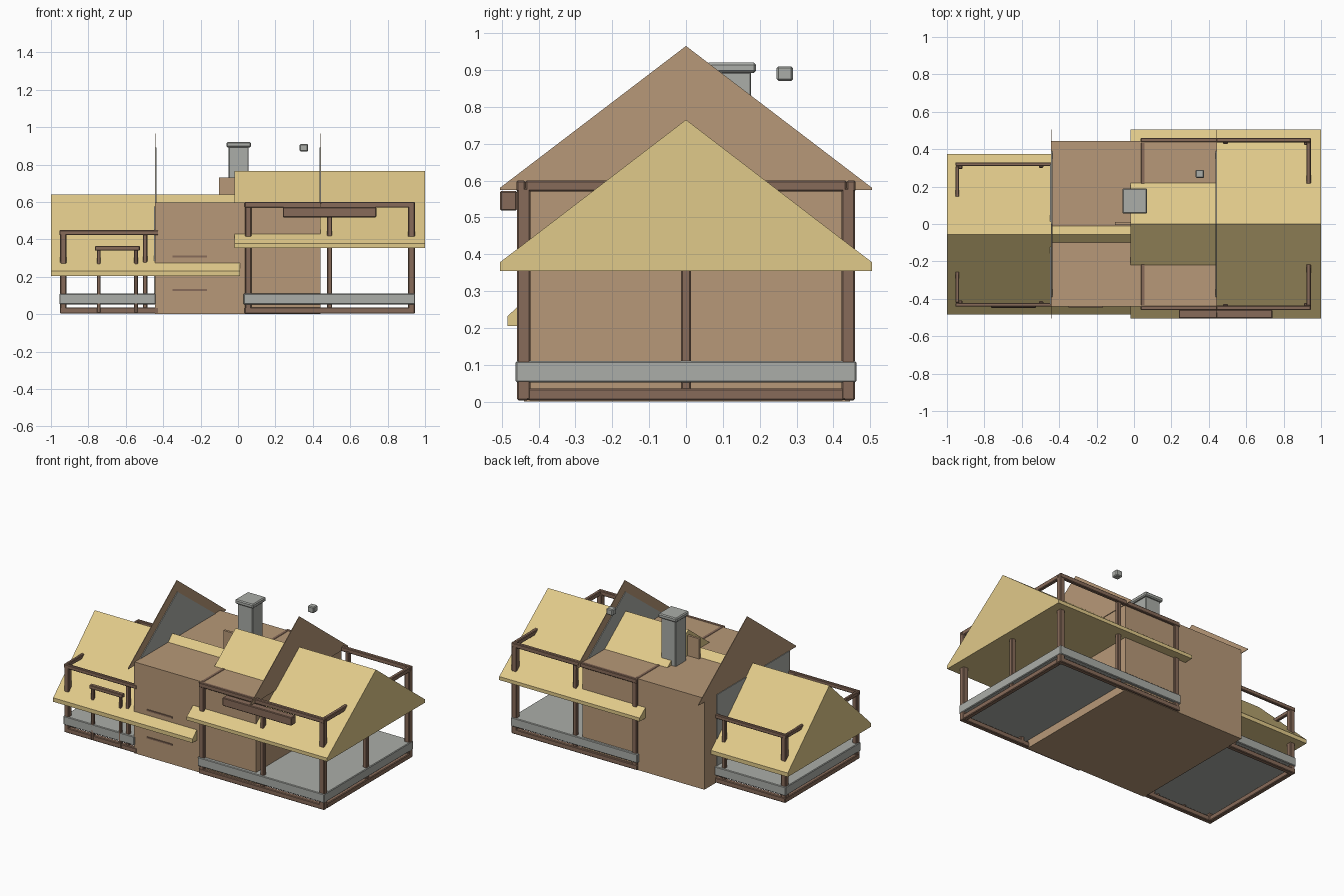
import bpy, bmesh

cube = bpy.data.objects.get("Cube")
if cube:
    bpy.data.objects.remove(cube, do_unlink=True)


def material(name, srgb):
    lin = [((c + 0.055) / 1.055) ** 2.4 for c in srgb] + [1]
    m = bpy.data.materials.new(name)
    m.use_nodes = True
    m.diffuse_color = lin
    m.node_tree.nodes["Principled BSDF"].inputs["Base Color"].default_value = lin
    return m


WALL = material("tan wall", (0.72, 0.60, 0.47))
THATCH = material("straw roof", (0.88, 0.79, 0.54))
TIMBER = material("dark timber", (0.53, 0.42, 0.35))
STONE = material("grey stone", (0.67, 0.68, 0.66))


def finish(name, bm, mat, bevel=0):
    bmesh.ops.recalc_face_normals(bm, faces=bm.faces)
    me = bpy.data.meshes.new(name)
    bm.to_mesh(me)
    bm.free()
    me.materials.append(mat)
    ob = bpy.data.objects.new(name, me)
    bpy.context.collection.objects.link(ob)
    if bevel:
        mod = ob.modifiers.new("soft edges", 'BEVEL')
        mod.width = bevel
        mod.segments = 1
    return ob


def box(name, xs, ys, zs, mat, bevel=0):
    bm = bmesh.new()
    bmesh.ops.create_cube(bm, size=1)
    for v in bm.verts:
        for i, (lo, hi) in enumerate((xs, ys, zs)):
            v.co[i] = lo if v.co[i] < 0 else hi
    return finish(name, bm, mat, bevel)


def prism(name, x0, x1, profile, mat):
    """Extrude a (y, z) profile along x."""
    bm = bmesh.new()
    face = bm.faces.new([bm.verts.new((x0, y, z)) for y, z in profile])
    ext = bmesh.ops.extrude_face_region(bm, geom=[face], use_keep_orig=True)
    for v in ext["geom"]:
        if isinstance(v, bmesh.types.BMVert):
            v.co.x = x1
    return finish(name, bm, mat)


def gable_profile(mid, half, base, eave, top):
    return [(mid - half, base), (mid + half, base), (mid + half, eave),
            (mid, top), (mid - half, eave)]


def post(name, x, y, top, w=0.03, bottom=0.005):
    h = w / 2
    box(name, (x - h, x + h), (y - h, y + h), (bottom, top), TIMBER, 0.004)


def frame(name, xs, ys, z0, z1, w=0.03):
    """Rectangular ring of beams."""
    (xa, xb), (ya, yb) = xs, ys
    for side, a, b in (("front", ya, ya + w), ("back", yb - w, yb)):
        box(f"{name}_{side}", xs, (a, b), (z0, z1), TIMBER, 0.004)
    for side, a, b in (("right", xa, xa + w), ("left", xb - w, xb)):
        box(f"{name}_{side}", (a, b), (ya + w, yb - w), (z0, z1), TIMBER, 0.004)


# Central house block
box("main_house", (-0.445, 0.44), (-0.44, 0.445), (0.0, 0.598), WALL)

# Pitched roofs of the two wings
prism("large_wing_roof", -0.018, 1.0, gable_profile(0, 0.505, 0.355, 0.378, 0.765), THATCH)
prism("small_wing_roof", -1.0, 0.01, gable_profile(-0.055, 0.43, 0.205, 0.231, 0.64), THATCH)

# Gable boards with stone infill on the inner side
for side, s in (("left", 1), ("right", -1)):
    prism(f"{side}_gable", s * 0.441, s * 0.445,
          gable_profile(0, 0.505, 0.574, 0.58, 0.965), WALL)
    prism(f"{side}_gable_infill", s * 0.437, s * 0.441,
          [(-0.40, 0.59), (0.40, 0.59), (0, 0.89)], STONE)
box("small_wing_inner_wall", (-0.449, -0.445), (-0.43, 0.32), (0.11, 0.575), STONE)

# Large wing: floor, sill, top beams and posts
box("large_wing_floor", (0.03, 0.947), (-0.462, 0.462), (0.052, 0.11), STONE, 0.004)
frame("large_wing_sill", (0.035, 0.945), (-0.458, 0.458), 0.003, 0.036)
frame("large_wing_top_beam", (0.035, 0.945), (-0.46, 0.46), 0.57, 0.6, 0.024)
for end, y in (("front", -0.44), ("back", 0.44)):
    post(f"large_wing_{end}_inner_post", 0.055, y, 0.58, 0.034)
    post(f"large_wing_{end}_middle_post", 0.49, y, 0.58, 0.026)
    post(f"large_wing_{end}_corner_post", 0.927, y, 0.58, 0.036)
post("large_wing_end_post", 0.927, 0, 0.58, 0.028)

# Small wing: floor, sill, top beams and posts
box("small_wing_floor", (-0.955, -0.44), (-0.445, 0.335), (0.052, 0.11), STONE, 0.004)
frame("small_wing_sill", (-0.952, -0.425), (-0.442, 0.332), 0.003, 0.036)
frame("small_wing_top_beam", (-0.955, -0.425), (-0.442, 0.33), 0.422, 0.449, 0.02)
for end, y in (("front", -0.425), ("back", 0.312)):
    post(f"small_wing_{end}_corner_post", -0.934, y, 0.435, 0.034)
    post(f"small_wing_{end}_middle_post", -0.497, y, 0.435, 0.024)

# Entrance frame on the small wing
for side, x in (("right", -0.745), ("left", -0.545)):
    post(f"entrance_{side}_post", x, -0.435, 0.345, 0.02)
box("entrance_lintel", (-0.765, -0.525), (-0.448, -0.422), (0.34, 0.364), TIMBER, 0.003)

# Hanging beam on the large wing front
box("hanging_beam", (0.24, 0.74), (-0.505, -0.458), (0.518, 0.572), TIMBER, 0.004)

# Window bars on the house front
for part, z in (("top", 0.308), ("bottom", 0.129)):
    box(f"window_{part}_bar", (-0.35, -0.166), (-0.446, -0.438), (z - 0.005, z + 0.005), TIMBER)

# Chimney, flue board and loose stone
box("chimney_shaft", (-0.05, 0.057), (0.068, 0.177), (0.5, 0.895), STONE, 0.004)
box("chimney_cap", (-0.062, 0.07), (0.055, 0.19), (0.892, 0.92), STONE, 0.006)
box("ridge_board", (-0.102, 0.0), (-0.006, 0.01), (0.55, 0.73), WALL)
box("loose_stone", (0.33, 0.375), (0.246, 0.29), (0.87, 0.91), STONE, 0.005)
